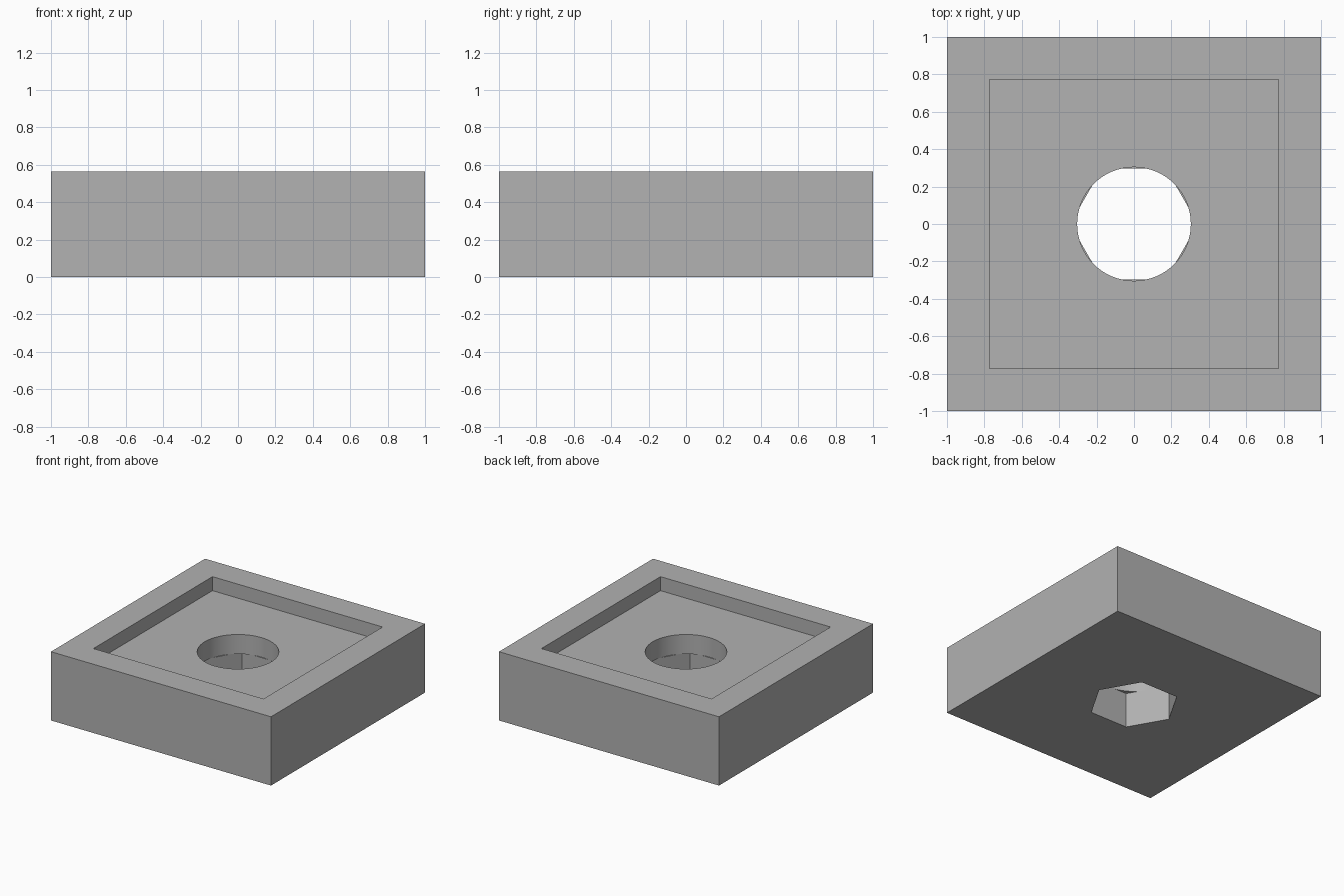
import bpy
import math

default_cube = bpy.data.objects.get("Cube")
if default_cube:
    bpy.data.objects.remove(default_cube, do_unlink=True)

HEIGHT = 0.565       # block height
FLOOR = 0.45         # floor of the square recess
LEDGE = 0.29         # where the round bore meets the hexagonal pocket
OVER = 0.1           # cutter overshoot

grey = bpy.data.materials.new("plain_grey")
grey.use_nodes = True
colour = (0.445, 0.445, 0.445, 1)
grey.diffuse_color = colour
grey.node_tree.nodes["Principled BSDF"].inputs["Base Color"].default_value = colour


def box(name, side, low, high):
    bpy.ops.mesh.primitive_cube_add(size=1, location=(0, 0, (low + high) / 2))
    obj = bpy.context.object
    obj.name = name
    obj.scale = (side, side, high - low)
    bpy.ops.object.transform_apply(location=True, rotation=True, scale=True)
    obj.data.materials.append(grey)
    return obj


def prism(name, sides, radius, low, high, turn=0):
    bpy.ops.mesh.primitive_cylinder_add(
        vertices=sides, radius=radius, depth=high - low,
        location=(0, 0, (low + high) / 2), rotation=(0, 0, turn))
    obj = bpy.context.object
    obj.name = name
    bpy.ops.object.transform_apply(location=True, rotation=True, scale=True)
    obj.data.materials.append(grey)
    return obj


def cut(body, cutter):
    cutter.hide_render = True
    mod = body.modifiers.new(cutter.name, "BOOLEAN")
    mod.operation = "DIFFERENCE"
    mod.solver = "EXACT"
    mod.object = cutter
    bpy.ops.object.select_all(action="DESELECT")
    body.select_set(True)
    bpy.context.view_layer.objects.active = body
    bpy.ops.object.modifier_apply(modifier=mod.name)
    bpy.data.objects.remove(cutter, do_unlink=True)


# Square block
block = box("square_block", 2, 0, HEIGHT)

# Shallow square recess in the top
cut(block, box("square_recess", 1.546, FLOOR, HEIGHT + OVER))

# Hexagonal nut pocket from below, with corners on the x axis
cut(block, prism("hex_pocket", 6, 0.342, -OVER, LEDGE, math.radians(30)))

# Round bore from the recess floor down to the pocket
cut(block, prism("round_bore", 64, 0.304, LEDGE, HEIGHT + OVER))

# Smooth the bore wall and keep all corners crisp
bpy.ops.object.shade_smooth_by_angle(angle=math.radians(25))
